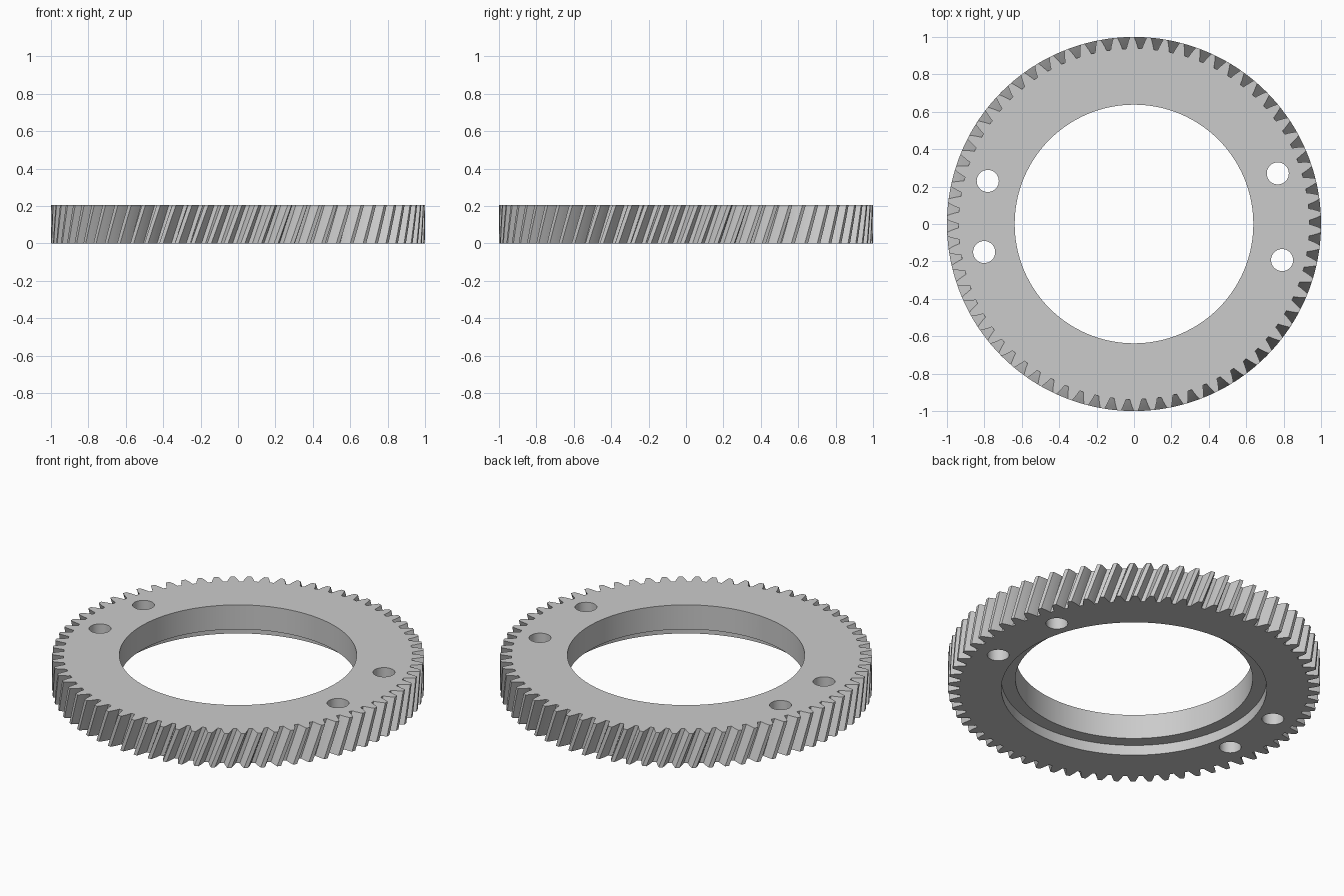
import bpy, bmesh
from math import pi, cos, sin, tan, acos, radians

if "Cube" in bpy.data.objects:
    bpy.data.objects.remove(bpy.data.objects["Cube"])

TEETH = 70
HEIGHT = 0.205
TIP, ROOT, PITCH = 1.0, 0.938, 0.972
TWIST = 0.205 * tan(radians(20))      # helix turn from bottom to top
GAP_ANGLE = radians(0.6)              # centre of one gap on the top face
LAYERS = 8


def inv(a):
    return tan(a) - a


def half_width(r):
    """Half the angular tooth thickness of an involute tooth at radius r."""
    base = PITCH * cos(radians(20))
    return pi / (2 * TEETH) + inv(radians(20)) - inv(acos(base / r))


def tooth_outline():
    steps = [ROOT, ROOT + 0.02, ROOT + 0.042, TIP]
    flank = [(r, half_width(r)) for r in steps]
    one = [(r, -a) for r, a in flank] + [(r, a) for r, a in reversed(flank)]
    step = 2 * pi / TEETH
    return [(r, a + (i + 0.5) * step) for i in range(TEETH) for r, a in one]


def add_object(name, bm):
    mesh = bpy.data.meshes.new(name)
    bmesh.ops.recalc_face_normals(bm, faces=bm.faces)
    bm.to_mesh(mesh)
    bm.free()
    ob = bpy.data.objects.new(name, mesh)
    bpy.context.collection.objects.link(ob)
    return ob


# Helical toothed disc: the outline stacked in turning layers
bm = bmesh.new()
outline = tooth_outline()
rings = []
for k in range(LAYERS + 1):
    t = k / LAYERS
    turn = GAP_ANGLE + TWIST * (t - 1)
    rings.append([bm.verts.new((r * cos(a + turn), r * sin(a + turn), HEIGHT * t))
                  for r, a in outline])
n = len(outline)
for lo, hi in zip(rings, rings[1:]):
    for i in range(n):
        j = (i + 1) % n
        bm.faces.new((lo[i], lo[j], hi[j], hi[i]))
bm.faces.new(rings[0][::-1])
bm.faces.new(rings[-1])
gear = add_object("helical_ring_gear", bm)


def cut(name, x, y, radius, z0, z1, sides):
    """Subtract an upright cylinder from the gear."""
    cb = bmesh.new()
    bmesh.ops.create_cone(cb, cap_ends=True, segments=sides,
                          radius1=radius, radius2=radius, depth=z1 - z0)
    bmesh.ops.translate(cb, verts=cb.verts, vec=(x, y, (z0 + z1) / 2))
    cutter = add_object(name, cb)
    cutter.hide_render = True
    mod = gear.modifiers.new(name, 'BOOLEAN')
    mod.operation = 'DIFFERENCE'
    mod.solver = 'EXACT'
    mod.object = cutter
    bpy.context.view_layer.objects.active = gear
    bpy.ops.object.modifier_apply(modifier=name)
    bpy.data.objects.remove(cutter, do_unlink=True)


# Central bore and the wider recess on the underside
cut("bore", 0, 0, 0.638, -0.1, 0.4, 128)
cut("recess", 0, 0, 0.714, -0.1, 0.06, 128)

# Four bolt holes
for i, deg in enumerate((19.4, -13.7, 163.6, 190.6)):
    a = radians(deg)
    cut(f"bolt_hole_{i}", 0.815 * cos(a), 0.815 * sin(a), 0.059, -0.1, 0.4, 40)

# Smooth walls, crisp edges
bpy.ops.object.select_all(action='DESELECT')
gear.select_set(True)
bpy.context.view_layer.objects.active = gear
bpy.ops.object.shade_smooth_by_angle(angle=radians(25))
